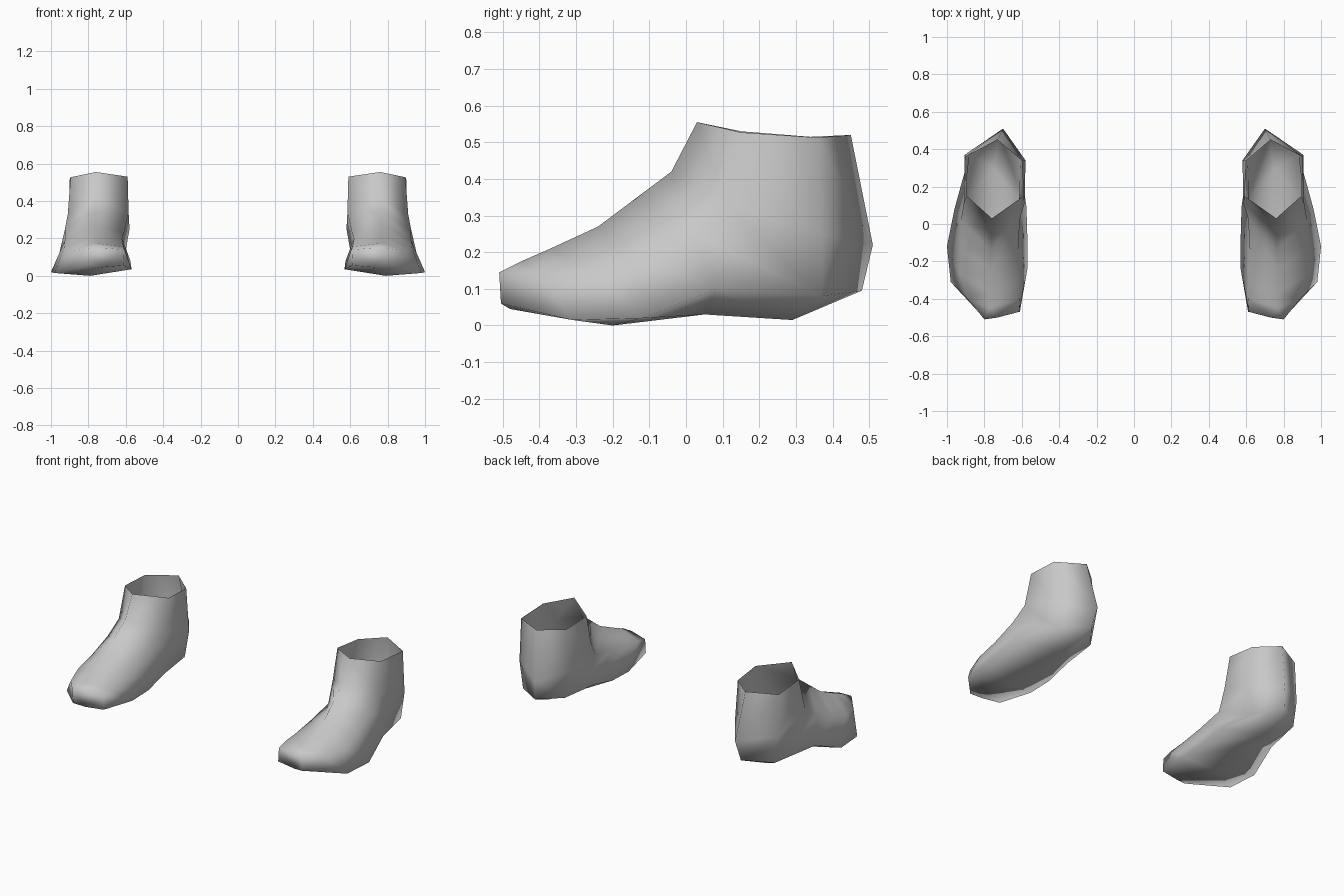
import bpy
import bmesh
from mathutils import Vector

default_cube = bpy.data.objects.get("Cube")
if default_cube:
    bpy.data.objects.remove(default_cube, do_unlink=True)


def make_material(name, colour):
    material = bpy.data.materials.new(name)
    material.use_nodes = True
    material.diffuse_color = colour
    material.node_tree.nodes["Principled BSDF"].inputs["Base Color"].default_value = colour
    return material


grey = make_material("plain grey", (0.58, 0.58, 0.58, 1))

# Six-sided sections from the open collar, round the heel, to the toe.
# Each runs: instep ridge, outer front, outer back, heel or sole, inner back, inner front.
collar = [(.76, .03, .555), (.895, .15, .527), (.9, .36, .513),
          (.73, .45, .52), (.6, .34, .515), (.59, .15, .53)]
ankle = [(.76, -.04, .42), (.91, .11, .33), (.905, .37, .25),
         (.7, .51, .22), (.58, .34, .25), (.585, .11, .34)]
heel = [(.765, -.14, .345), (.925, .02, .25), (.88, .37, .08),
        (.72, .48, .095), (.61, .34, .08), (.61, .03, .23)]
arch = [(.77, -.24, .27), (.925, -.14, .19), (.96, .08, .1),
        (.75, .29, .015), (.575, .09, .08), (.62, -.15, .2)]
instep = [(.77, -.37, .21), (.93, -.27, .15), (1, -.12, .02),
          (.74, .05, .03), (.57, -.08, .04), (.615, -.3, .17)]
ball = [(.77, -.45, .175), (.89, -.4, .135), (.98, -.31, .015),
        (.79, -.2, 0), (.57, -.24, .035), (.61, -.4, .155)]
toe = [(.73, -.5, .15), (.8, -.51, .145), (.8, -.505, .06),
       (.73, -.48, .045), (.61, -.47, .055), (.615, -.47, .14)]
sections = [collar, ankle, heel, arch, instep, ball, toe]


def build_boot(name, side):
    """Loft the sections into one open shell; side is the sign of x."""
    bm = bmesh.new()
    rings = [[bm.verts.new(Vector((x * side, y, z))) for x, y, z in section]
             for section in sections]
    for upper, lower in zip(rings, rings[1:]):
        for i in range(len(upper)):
            j = (i + 1) % len(upper)
            bm.faces.new((upper[i], upper[j], lower[j], lower[i]))
    # Blunt toe end
    bm.faces.new(rings[-1])
    bmesh.ops.recalc_face_normals(bm, faces=bm.faces[:])
    for face in bm.faces:
        face.smooth = True
    mesh = bpy.data.meshes.new(name)
    bm.to_mesh(mesh)
    bm.free()
    mesh.materials.append(grey)
    boot = bpy.data.objects.new(name, mesh)
    bpy.context.collection.objects.link(boot)
    return boot


# Mirrored pair
for name, side in (("left_boot", 1), ("right_boot", -1)):
    build_boot(name, side)
